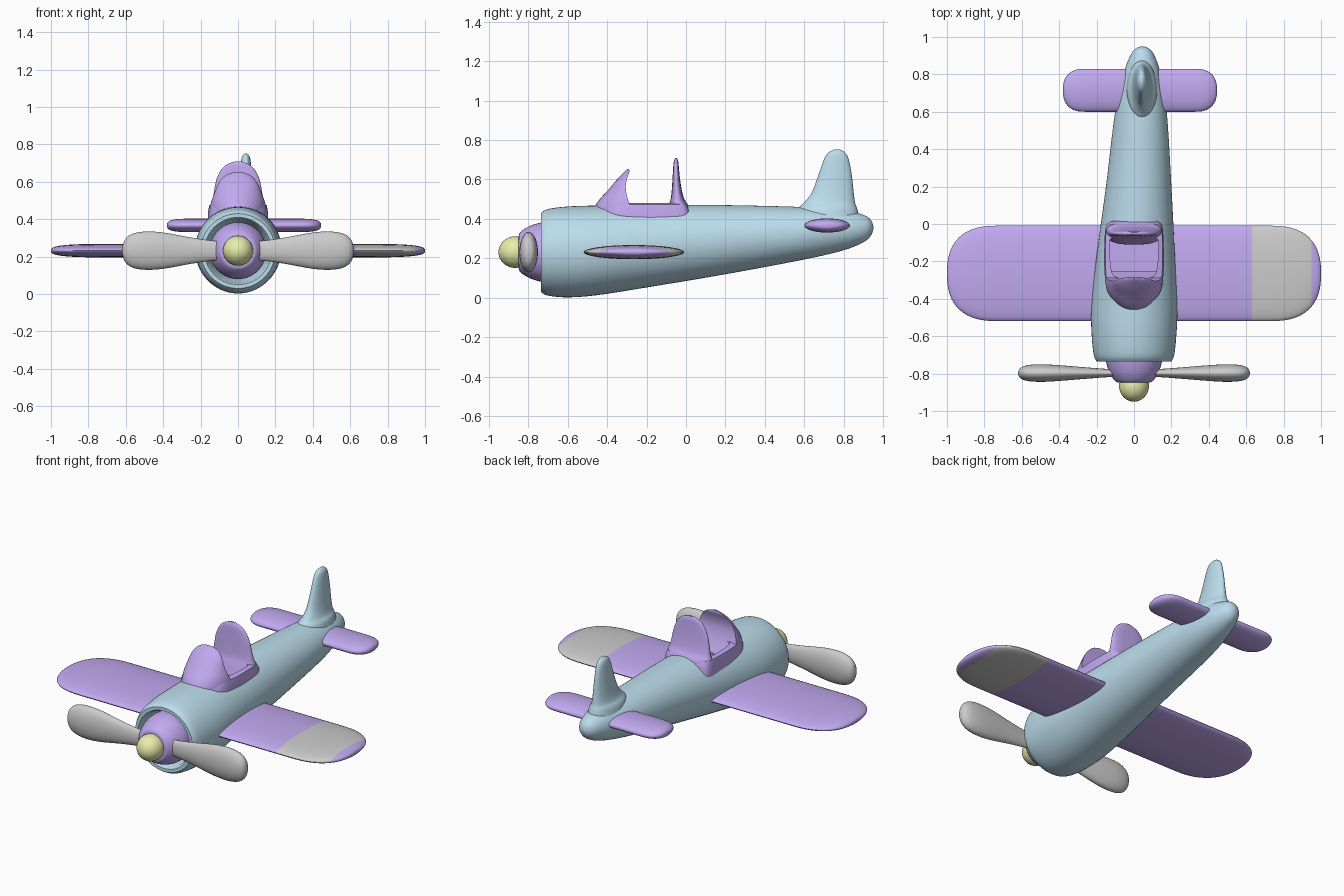
import bpy, bmesh
from math import sin, cos, pi, radians

if "Cube" in bpy.data.objects:
    bpy.data.objects.remove(bpy.data.objects["Cube"])


def material(name, rgb):
    m = bpy.data.materials.new(name)
    m.diffuse_color = (*rgb, 1)
    m.use_nodes = True
    m.node_tree.nodes["Principled BSDF"].inputs["Base Color"].default_value = m.diffuse_color
    return m


BLUE = material("blue", (0.50, 0.72, 0.84))
PURPLE = material("purple", (0.54, 0.40, 0.88))
YELLOW = material("yellow", (0.82, 0.85, 0.40))
GREY = material("grey", (0.8, 0.8, 0.8))


def refine(rows, k=4, closed=False):
    """Catmull-Rom interpolation between rows of numbers."""
    n, out = len(rows), []
    pick = (lambda i: rows[i % n]) if closed else (lambda i: rows[min(max(i, 0), n - 1)])
    for i in range(n if closed else n - 1):
        a, b, c, d = (pick(i + j) for j in (-1, 0, 1, 2))
        for s in range(k):
            t = s / k
            out.append([0.5 * (2*q + (r-p)*t + (2*p-5*q+4*r-e)*t*t + (3*q-p-3*r+e)*t**3)
                        for p, q, r, e in zip(a, b, c, d)])
    if not closed:
        out.append(list(rows[-1]))
    return out


def oval(a, b, n=40, power=2.0):
    """2D superellipse points."""
    f = lambda v: (abs(v) ** (2 / power)) * (1 if v >= 0 else -1)
    return [(a * f(cos(2*pi*i/n)), b * f(sin(2*pi*i/n))) for i in range(n)]


def smooth(ob, angle=40):
    bpy.ops.object.select_all(action='DESELECT')
    ob.select_set(True)
    bpy.context.view_layer.objects.active = ob
    bpy.ops.object.shade_smooth_by_angle(angle=radians(angle))


def loft(name, rings, *mats, angle=40):
    """Skin a list of equal-length point rings and cap both ends."""
    bm = bmesh.new()
    loops = [[bm.verts.new(p) for p in r] for r in rings]
    n = len(loops[0])
    for a, b in zip(loops, loops[1:]):
        for i in range(n):
            j = (i + 1) % n
            bm.faces.new((a[i], a[j], b[j], b[i]))
    bm.faces.new(loops[0])
    bm.faces.new(loops[-1])
    bmesh.ops.recalc_face_normals(bm, faces=bm.faces)
    me = bpy.data.meshes.new(name)
    bm.to_mesh(me)
    bm.free()
    for m in mats:
        me.materials.append(m)
    ob = bpy.data.objects.new(name, me)
    bpy.context.collection.objects.link(ob)
    smooth(ob, angle)
    return ob


def wing(name, cx, cy, cz, span, chord, thick, corner, *mats):
    """Flat lens-section wing with rounded tips; sizes are half sizes."""
    tip = [(span - corner + corner * sin(t) ** 0.8, cos(t) ** 0.8)
           for t in (radians(89 * i / 14) for i in range(15))]
    half = [(0.63 * span, 1)] + tip
    rows = [(-x, w) for x, w in reversed(half)] + half
    return loft(name, [[(cx + x, cy + p, cz + q) for p, q in oval(chord * w, thick * w ** 0.8, 32)]
                       for x, w in rows], *mats, angle=60)


# Fuselage: y, centre x, bottom z, top z, half width
body = refine([(-.735, 0, .03, .43, .2), (-.70, 0, .012, .45, .215), (-.6, 0, .003, .463, .226),
               (-.45, .002, .014, .468, .23), (-.2, .008, .053, .472, .212), (.2, .025, .120, .47, .175),
               (.6, .037, .195, .46, .138), (.8, .043, .242, .445, .1), (.9, .045, .283, .42, .065),
               (.938, .045, .317, .393, .035), (.95, .045, .352, .358, .004)], 5)
# Open cowl lip and recess, running back inside the nose
recess = [(-.60, 0, .08, .38, .15), (-.715, 0, .06, .40, .168), (-.735, 0, .05, .41, .18)]
fuselage = loft("fuselage", [[(cx + p, y, (lo + hi) / 2 + q) for p, q in oval(w, (hi - lo) / 2, 56)]
                             for y, cx, lo, hi, w in recess + body], BLUE)

# Cockpit pit cut into the fuselage
pit = loft("cockpit_cutter", [[(x, y, z) for x, y in
           ((-.13, -.3), (.13, -.3), (.13, -.06), (-.13, -.06))] for z in (.364, .7)])
pit.hide_render = True
cut = fuselage.modifiers.new("pit", 'BOOLEAN')
cut.object, cut.operation, cut.solver = pit, 'DIFFERENCE', 'EXACT'
bpy.context.view_layer.objects.active = fuselage
bpy.ops.object.modifier_apply(modifier="pit")
bpy.data.objects.remove(pit)
smooth(fuselage)
fuselage.data.materials.clear()
fuselage.data.materials.append(BLUE)
for f in fuselage.data.polygons:
    f.material_index = 0


# Cockpit rim with floor
def outline(half):
    return refine(half + [(-x, y) for x, y in half[-2:0:-1]], 4, closed=True)


outer = outline([(0, -.475), (.07, -.44), (.14, -.365), (.158, -.25), (.158, -.1),
                 (.145, 0), (.08, .018), (0, .018)])
inner = outline([(0, -.29), (.07, -.29), (.11, -.275), (.125, -.22), (.13, -.13),
                 (.125, -.08), (.08, -.065), (0, -.065)])
mix = [(.8 * a + .2 * c, .8 * b + .2 * d) for (a, b), (c, d) in zip(outer, inner)]
loft("cockpit_rim", [[(x, y, z) for x, y in o] for o, z in
                     ((outer, .36), (outer, .44), (mix, .474), (inner, .482), (inner, .37))], PURPLE)

# Windshield wedge: z, half width, front y, back y
shield = refine([(.40, .157, -.485, -.25), (.48, .147, -.452, -.288), (.55, .122, -.392, -.305),
                 (.60, .100, -.350, -.300), (.635, .066, -.316, -.288), (.652, .02, -.298, -.288)])
rings = []
for z, w, yf, yb in shield:
    front = [(w * cos(pi * i / 20), yb - (yb - yf) * sin(pi * i / 20) ** 1.15, z) for i in range(21)]
    back = [(w * t / 5, yb, z) for t in range(-4, 5)]
    rings.append(front + back)
loft("windshield", rings, PURPLE)

# Headrest: z, half width, front y, back y
rest = refine([(.40, .155, -.11, .018), (.46, .15, -.092, .015), (.50, .138, -.078, -.008),
               (.55, .128, -.072, -.022), (.61, .116, -.068, -.031), (.66, .093, -.065, -.036),
               (.69, .064, -.062, -.039), (.708, .02, -.055, -.045)])
loft("headrest", [[(p, (a + b) / 2 + q, z) for p, q in oval(w, (b - a) / 2, 32, 2.6)]
                  for z, w, a, b in rest], PURPLE, angle=60)

# Tail fin: z, half width, front y, back y
fin = refine([(.38, .09, .54, .885), (.45, .075, .565, .868), (.48, .056, .595, .857),
              (.53, .044, .635, .85), (.62, .034, .67, .84), (.70, .027, .698, .825),
              (.735, .02, .72, .807), (.752, .005, .75, .78)])
loft("tail_fin", [[(.042 + p, (a + b) / 2 + q, z) for p, q in oval(w, (b - a) / 2, 32)]
                  for z, w, a, b in fin], BLUE, angle=60)

# Main wing with a grey panel near one tip, and tailplane
main = wing("main_wing", 0, -.264, .232, 1.0, .255, .036, .27, PURPLE, GREY)
for f in main.data.polygons:
    f.material_index = int(.63 < f.center.x < .95)
wing("tailplane", .032, .715, .367, .412, .115, .036, .12, PURPLE)


# Nose hub and spinner
def turned(name, rows, mat):
    loft(name, [[(p, y, .232 + q) for p, q in oval(r, r)] for y, r in rows], mat)


turned("nose_hub", refine([(-.59, .148), (-.70, .152), (-.75, .146), (-.80, .128),
                           (-.835, .105), (-.847, .085), (-.85, .03)]), PURPLE)
turned("spinner", [(-.865 - .085 * cos(t), max(.08 * sin(t), .002))
                   for t in (pi * i / 20 for i in range(21))], YELLOW)

# Propeller: x, half height, half thickness
blade = refine([(.0, .05, .02), (.12, .052, .021), (.25, .070, .030), (.40, .097, .042), (.50, .102, .047),
                (.57, .088, .042), (.607, .055, .028), (.619, .012, .008)])
blades = [(-x, h, t) for x, h, t in blade[:0:-1]] + blade
loft("propeller", [[(x, -.797 + p, .232 + q) for p, q in oval(t, h, 28)] for x, h, t in blades])
